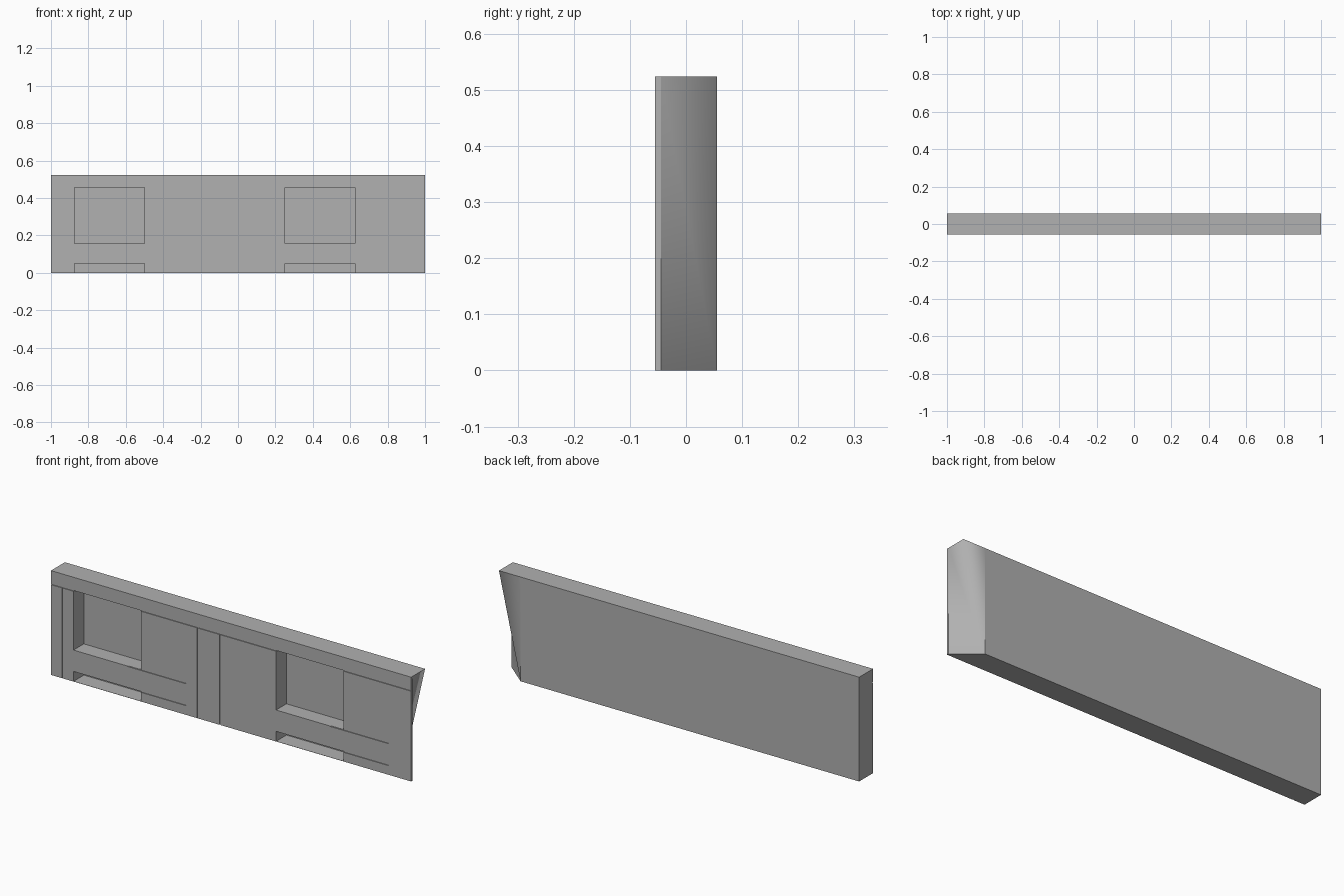
import bpy, bmesh

if "Cube" in bpy.data.objects:
    bpy.data.objects.remove(bpy.data.objects["Cube"])

H, Y0, Y1 = 0.5235, -0.055, 0.055   # wall height, front and back

# Wall body: a slab whose right end twists from square (top) to mitred (bottom)
me = bpy.data.meshes.new("wall_panel")
wall = bpy.data.objects.new("wall_panel", me)
bpy.context.collection.objects.link(wall)
grey = bpy.data.materials.new("dark_grey")
grey.diffuse_color = (0.44, 0.44, 0.44, 1)
grey.use_nodes = True
grey.node_tree.nodes["Principled BSDF"].inputs["Base Color"].default_value = grey.diffuse_color
me.materials.append(grey)
bm = bmesh.new()
outline = [(-1, Y0), (1, Y0), (1, -0.045), (0.88, Y1), (-1, Y1)]
low = [bm.verts.new((x, y, 0)) for x, y in outline]
top = [bm.verts.new((x, y, H)) for x, y in outline]
corner = bm.verts.new((1, Y1, H))
bm.faces.new(low[::-1])
bm.faces.new(top[:3] + [corner] + top[3:])
for i in (0, 1, 3, 4):
    j = (i + 1) % 5
    bm.faces.new((low[i], low[j], top[j], top[i]))
# Twisted end and the small back triangle share smooth shading
for tri in ((low[2], low[3], top[2]), (top[2], low[3], corner),
            (corner, low[3], top[3])):
    bm.faces.new(tri).smooth = True
bmesh.ops.recalc_face_normals(bm, faces=bm.faces[:])
bm.to_mesh(me)
bm.free()


def cut(x0, x1, z0, z1, depth_y):
    """Carve a box into the front face, back to depth_y."""
    bpy.ops.mesh.primitive_cube_add(
        size=1, location=((x0 + x1) / 2, (depth_y - 0.2) / 2, (z0 + z1) / 2))
    box = bpy.context.object
    box.name = "recess_cutter"
    box.scale = (x1 - x0, depth_y + 0.2, z1 - z0)
    box.hide_render = True
    box.data.materials.append(grey)
    bpy.context.view_layer.objects.active = wall
    mod = wall.modifiers.new("recess", 'BOOLEAN')
    mod.operation = 'DIFFERENCE'
    mod.solver = 'EXACT'
    mod.object = box
    bpy.ops.object.modifier_apply(modifier=mod.name)
    bpy.data.objects.remove(box, do_unlink=True)


TOP, G, SEAM_Y = 0.457, 0.004, -0.051   # band underside, seam width and depth

# Fine seams under the top band and beside the pilasters
cut(-1.1, 0.998, TOP - G, TOP, SEAM_Y)
for x in (-0.94, -0.19, -0.064):
    cut(x, x + G, -0.1, TOP - G / 2, SEAM_Y)

# Each bay: deep window and floor opening, with sill seams running on to the right
for x in (-0.875, 0.25):
    for z in (0.16, 0.05):
        cut(x + 0.3, x + 0.625, z - G, z, SEAM_Y)
    cut(x, x + 0.375, 0.158, TOP, 0.027)
    cut(x, x + 0.375, 0.001, 0.051, 0.027)
